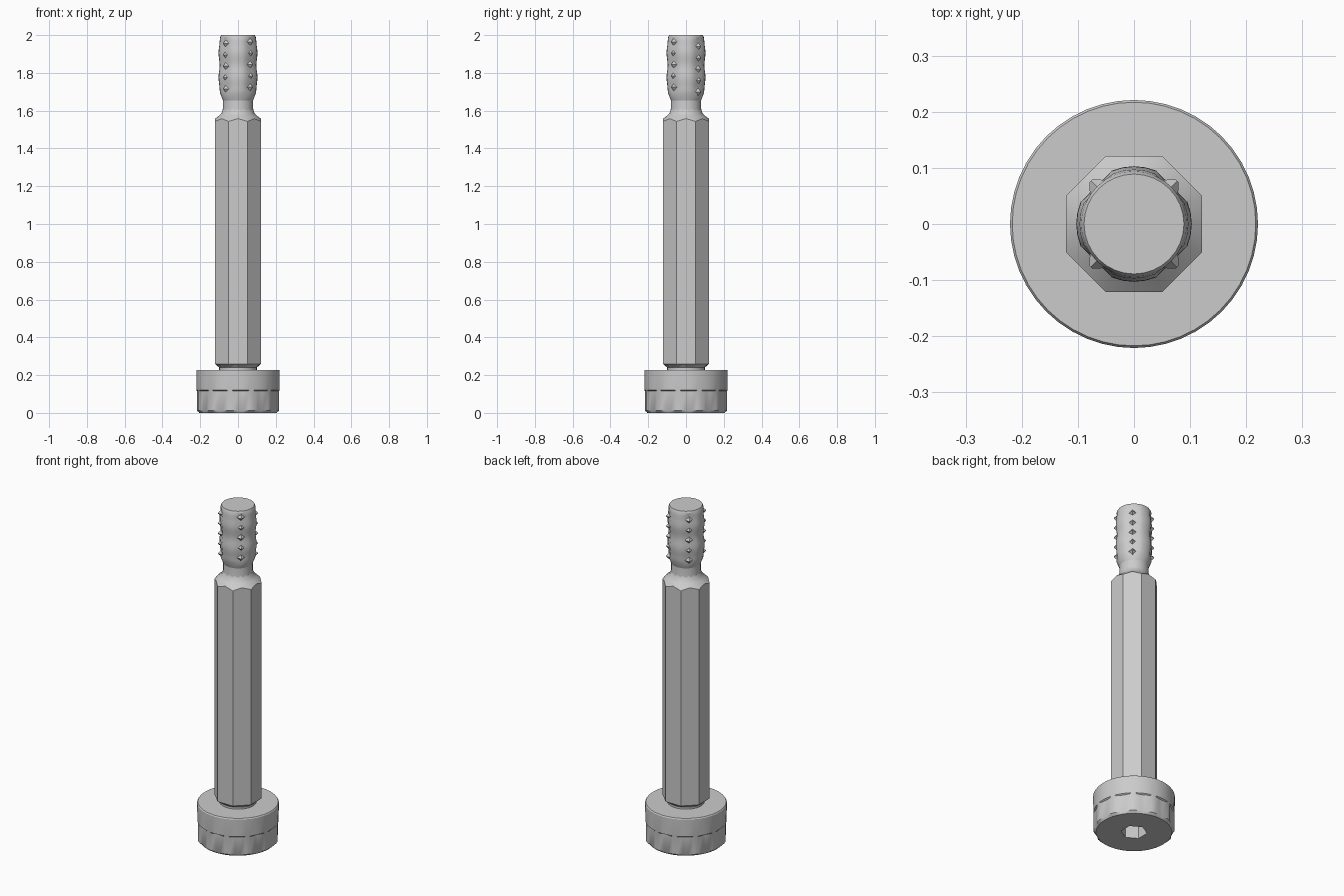
import bpy, bmesh, math
from mathutils import Matrix, Vector

cube = bpy.data.objects.get("Cube")
if cube:
    bpy.data.objects.remove(cube, do_unlink=True)

steel = bpy.data.materials.new("brushed steel grey")
steel.use_nodes = True
steel.diffuse_color = (0.6, 0.6, 0.6, 1)
steel.node_tree.nodes["Principled BSDF"].inputs["Base Color"].default_value = (0.6, 0.6, 0.6, 1)


def finish(name, bm):
    bmesh.ops.recalc_face_normals(bm, faces=bm.faces)
    mesh = bpy.data.meshes.new(name)
    bm.to_mesh(mesh)
    bm.free()
    mesh.materials.append(steel)
    obj = bpy.data.objects.new(name, mesh)
    bpy.context.collection.objects.link(obj)
    bpy.ops.object.select_all(action='DESELECT')
    obj.select_set(True)
    bpy.context.view_layer.objects.active = obj
    bpy.ops.object.shade_smooth_by_angle(angle=math.radians(30))
    return obj


def loft(name, sides, rings):
    """Skin closed rings of (height, radius); either may be a function of angle."""
    bm = bmesh.new()
    loops = []
    for z, r in rings:
        loop = []
        for i in range(sides):
            a = math.tau * i / sides
            rad = r(a) if callable(r) else r
            h = z(a) if callable(z) else z
            loop.append(bm.verts.new((rad * math.cos(a), rad * math.sin(a), h)))
        loops.append(loop)
    for low, high in zip(loops, loops[1:]):
        for i in range(sides):
            j = (i + 1) % sides
            bm.faces.new((low[i], low[j], high[j], high[i]))
    bm.faces.new(loops[0])
    bm.faces.new(loops[-1])
    return finish(name, bm)


def polygon(n, apothem, turn=0):
    """Radius of a regular polygon at any angle."""
    step = math.tau / n
    return lambda a: apothem / math.cos((a - turn + step / 2) % step - step / 2)


# Head with shallow knurl notches on its lower half and a hexagonal socket
def knurl(a):
    return 0.211 if round(a / math.tau * 48) % 4 < 2 else 0.219


socket = polygon(6, 0.062)
loft("socket_head", 48, [
    (0.11, socket), (0, socket), (0, 0.205), (0.012, knurl),
    (0.115, knurl), (0.12, 0.22), (0.222, 0.221), (0.228, 0.217)])

# Undercut between head and shank
loft("head_undercut", 32, [(0.2, 0.1), (0.24, 0.1), (0.255, 0.115)])

# Octagonal shank with a scalloped chamfer at the top
octagon = polygon(8, 0.121)


def scallop(a):
    return 1.558 - 1.5 * (octagon(a) - 0.121)


loft("shank", 16, [
    (0.24, 0.1), (0.26, octagon), (scallop, octagon),
    (1.572, 0.102), (1.585, 0.088), (1.61, 0.08)])

# Narrow neck
loft("neck", 32, [(1.58, 0.085), (1.61, 0.08), (1.68, 0.08)])


# Threaded tip, lightly rippled, with a flute on each diagonal
def fluted(r):
    def radius(a):
        off = abs((a % (math.pi / 2)) - math.pi / 4)
        return r * (0.94 if off < 0.2 else 1)
    return radius


thread_rings = [(1.655, 0.08), (1.69, 0.094)]
for k in range(17):
    t = k / 16
    thread_rings.append((1.71 + 0.26 * t, fluted(0.1 - 0.003 * math.cos(t * 4 * math.pi))))
thread_rings += [(1.99, 0.094), (2.0, 0.089)]
loft("threaded_tip", 32, thread_rings)

# Pointed thread teeth along the four flutes
bm = bmesh.new()
for column in range(4):
    angle = math.pi / 4 + column * math.pi / 2
    out = Vector((math.cos(angle), math.sin(angle), 0))
    for row in range(5):
        z = 1.70 + 0.06 * row + 0.008 * column
        place = (Matrix.Translation(out * 0.097 + Vector((0, 0, z)))
                 @ out.to_track_quat('Z', 'Y').to_matrix().to_4x4())
        bmesh.ops.create_cone(bm, cap_ends=True, segments=4, radius1=0.026,
                              radius2=0.003, depth=0.024, matrix=place)
finish("thread_teeth", bm)
